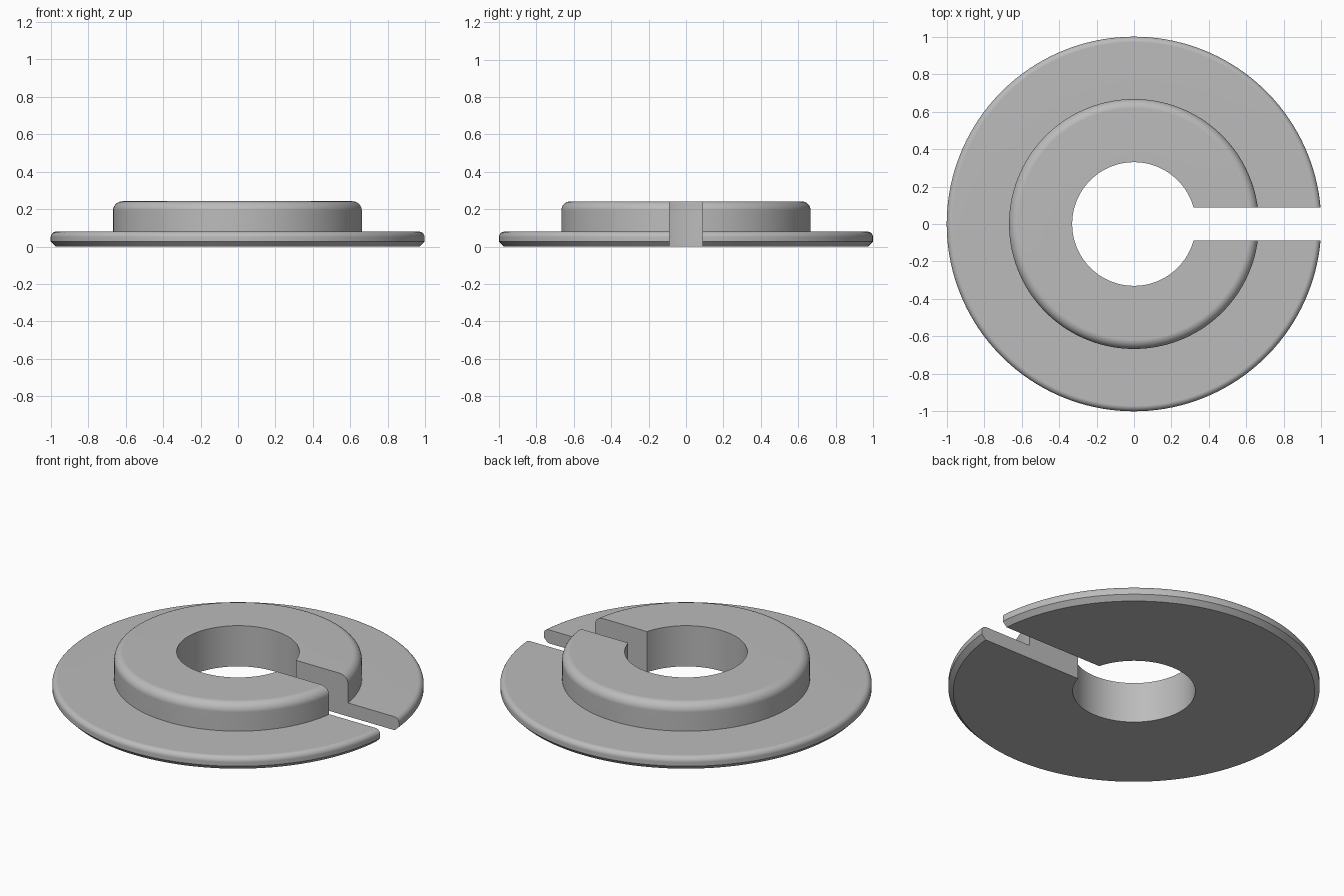
import bpy, bmesh, math

cube = bpy.data.objects.get("Cube")
if cube:
    bpy.data.objects.remove(cube, do_unlink=True)

SLOT = 0.088      # half width of the radial slot
STEPS = 144       # divisions around the ring
BORE, HUB, RIM = 0.33, 0.667, 1.0
FLANGE_TOP, HUB_TOP = 0.08, 0.242


def fillet(radius, top, size, steps=8):
    """Rounded outer top edge, from the flat top down to the side wall."""
    angles = [math.pi / 2 * (1 - i / steps) for i in range(steps + 1)]
    return [(radius - size + size * math.cos(a), top - size + size * math.sin(a))
            for a in angles]


# Cross-section (radius, height), from the bore over the hub and flange
profile = [(BORE, 0), (BORE, HUB_TOP)]
profile += fillet(HUB, HUB_TOP, 0.05)
profile += [(HUB, FLANGE_TOP)]
profile += fillet(RIM, FLANGE_TOP, 0.03)
profile += [(RIM, 0.027), (RIM - 0.027, 0)]

# Sweep each radius around, stopping at the parallel slot walls
bm = bmesh.new()
rings = []
for i in range(STEPS + 1):
    ring = []
    for r, z in profile:
        start = math.asin(SLOT / r)
        a = start + (2 * math.pi - 2 * start) * i / STEPS
        ring.append(bm.verts.new((r * math.cos(a), r * math.sin(a), z)))
    rings.append(ring)
n = len(profile)
for a, b in zip(rings, rings[1:]):
    for j in range(n):
        k = (j + 1) % n
        bm.faces.new((a[j], a[k], b[k], b[j]))

# Flat slot walls
bm.faces.new(rings[0])
bm.faces.new(rings[-1])
bmesh.ops.recalc_face_normals(bm, faces=bm.faces)

mesh = bpy.data.meshes.new("slotted_collar")
bm.to_mesh(mesh)
bm.free()
collar = bpy.data.objects.new("slotted_collar", mesh)
bpy.context.collection.objects.link(collar)

# Plain grey material
grey = bpy.data.materials.new("plain grey")
grey.use_nodes = True
colour = (0.5, 0.5, 0.5, 1)
grey.diffuse_color = colour
grey.node_tree.nodes["Principled BSDF"].inputs["Base Color"].default_value = colour
mesh.materials.append(grey)

# Smooth curves, crisp edges and clean flat faces
bpy.context.view_layer.objects.active = collar
collar.select_set(True)
bpy.ops.object.shade_smooth_by_angle(angle=math.radians(30))
weighted = collar.modifiers.new("flat_face_normals", 'WEIGHTED_NORMAL')
weighted.keep_sharp = True
